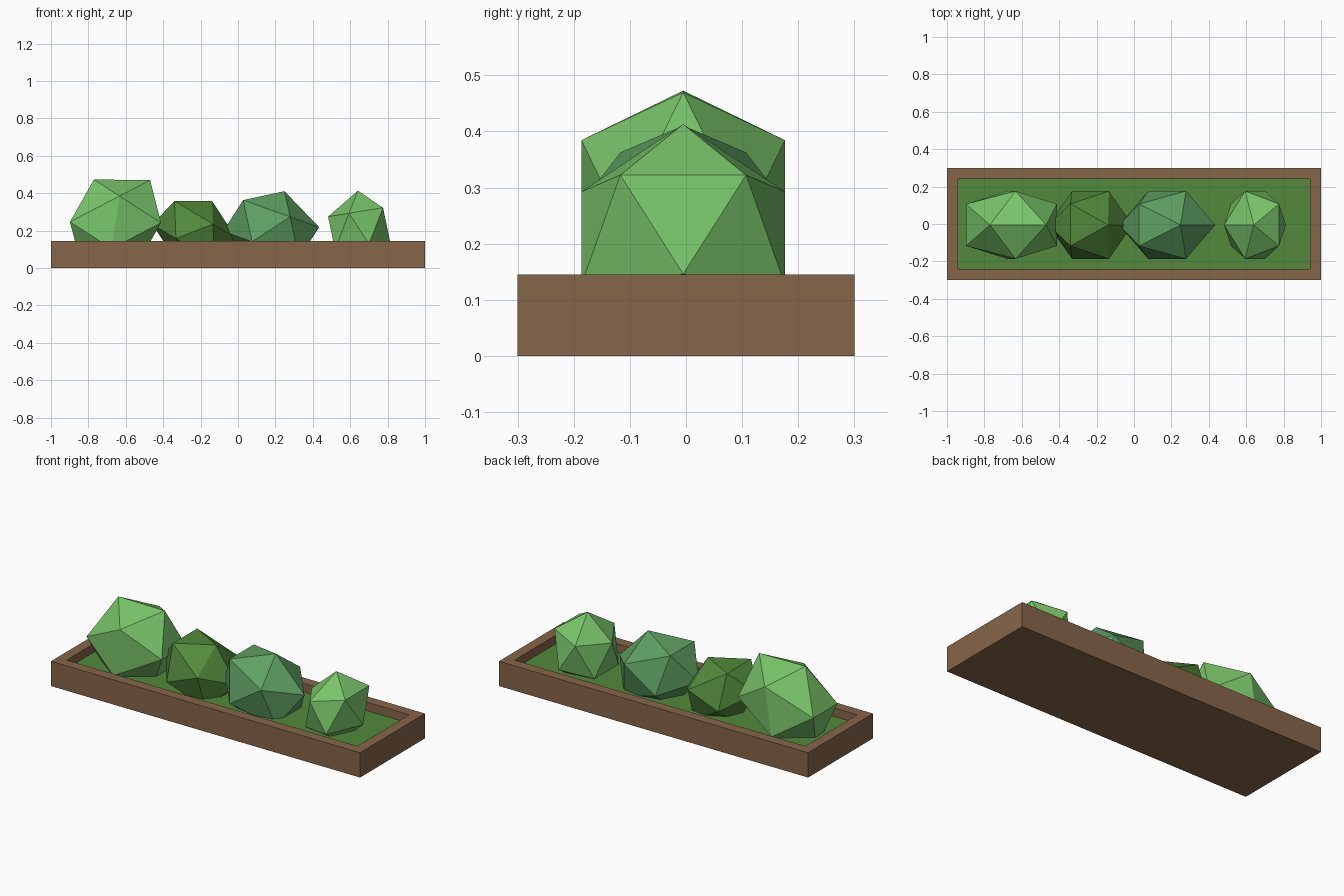
import bpy, bmesh
from math import atan2
from mathutils import Matrix, Vector

cube = bpy.data.objects.get("Cube")
if cube:
    bpy.data.objects.remove(cube, do_unlink=True)


def material(name, color):
    m = bpy.data.materials.new(name)
    m.use_nodes = True
    m.diffuse_color = (*color, 1)
    m.node_tree.nodes["Principled BSDF"].inputs["Base Color"].default_value = (*color, 1)
    return m


def make_object(name, bm, mat):
    mesh = bpy.data.meshes.new(name)
    bmesh.ops.recalc_face_normals(bm, faces=bm.faces)
    bm.to_mesh(mesh)
    bm.free()
    mesh.materials.append(mat)
    obj = bpy.data.objects.new(name, mesh)
    bpy.context.collection.objects.link(obj)
    return obj


def box(size, z_min, z_max):
    bm = bmesh.new()
    bmesh.ops.create_cube(bm, size=1)
    bmesh.ops.scale(bm, vec=(size[0], size[1], z_max - z_min), verts=bm.verts)
    bmesh.ops.translate(bm, vec=(0, 0, (z_min + z_max) / 2), verts=bm.verts)
    return bm


wood = material("brown wood", (0.242, 0.133, 0.067))
grass = material("leaf green", (0.084, 0.254, 0.045))
light = material("light green", (0.188, 0.552, 0.141))
cool = material("cool green", (0.112, 0.352, 0.122))

LENGTH, WIDTH, HEIGHT, RIM = 2.0, 0.6, 0.145, 0.06
SOIL_TOP, SOIL_BASE = 0.095, 0.05

# Planter: a box with its top inset and pushed down
bm = box((LENGTH, WIDTH), 0, HEIGHT)
bm.faces.ensure_lookup_table()
top = max(bm.faces, key=lambda f: f.calc_center_median().z)
bmesh.ops.inset_region(bm, faces=[top], thickness=RIM, use_even_offset=True)
floor = bmesh.ops.extrude_face_region(bm, geom=[top])
floor_verts = [g for g in floor["geom"] if isinstance(g, bmesh.types.BMVert)]
if top.is_valid:
    bmesh.ops.delete(bm, geom=[top], context='FACES_ONLY')
bmesh.ops.translate(bm, vec=(0, 0, SOIL_BASE - HEIGHT), verts=floor_verts)
make_object("planter_box", bm, wood)

# Ground cover filling the recess
make_object("ground_cover", box((LENGTH - 2 * RIM, WIDTH - 2 * RIM), SOIL_BASE, SOIL_TOP), grass)

# Turns an icosphere so that one edge lies level on top
LEVEL = Matrix.Rotation(-atan2(1, 5 ** 0.5 + 1) * 1.0 - 0.0, 4, 'Y')
LEVEL = Matrix.Rotation(-atan2(0.4472, 0.7236), 4, 'Y')
BUSH_Y, BUSH_DEPTH = -0.005, 0.213


def bush(name, mat, center, across, up):
    """Faceted bush leaning in the xz plane along its two axes."""
    bm = bmesh.new()
    bmesh.ops.create_icosphere(bm, subdivisions=1, radius=1)
    lean = Matrix(((across[0], 0, up[0], center[0]),
                   (0, BUSH_DEPTH, 0, BUSH_Y),
                   (across[1], 0, up[1], center[1]),
                   (0, 0, 0, 1)))
    bmesh.ops.transform(bm, matrix=lean @ LEVEL, verts=bm.verts)
    make_object(name, bm, mat)


bush("bush_large", light, (-0.655, 0.244), (0.286, -0.003), (0.041, 0.267))
bush("bush_low", grass, (-0.233, 0.196), (-0.125, 0.19), (0.188, 0.073))
bush("bush_round", cool, (0.177, 0.207), (-0.176, 0.183), (0.193, 0.126))
bush("bush_small", light, (0.647, 0.21), (0.151, 0.132), (-0.101, 0.157))
